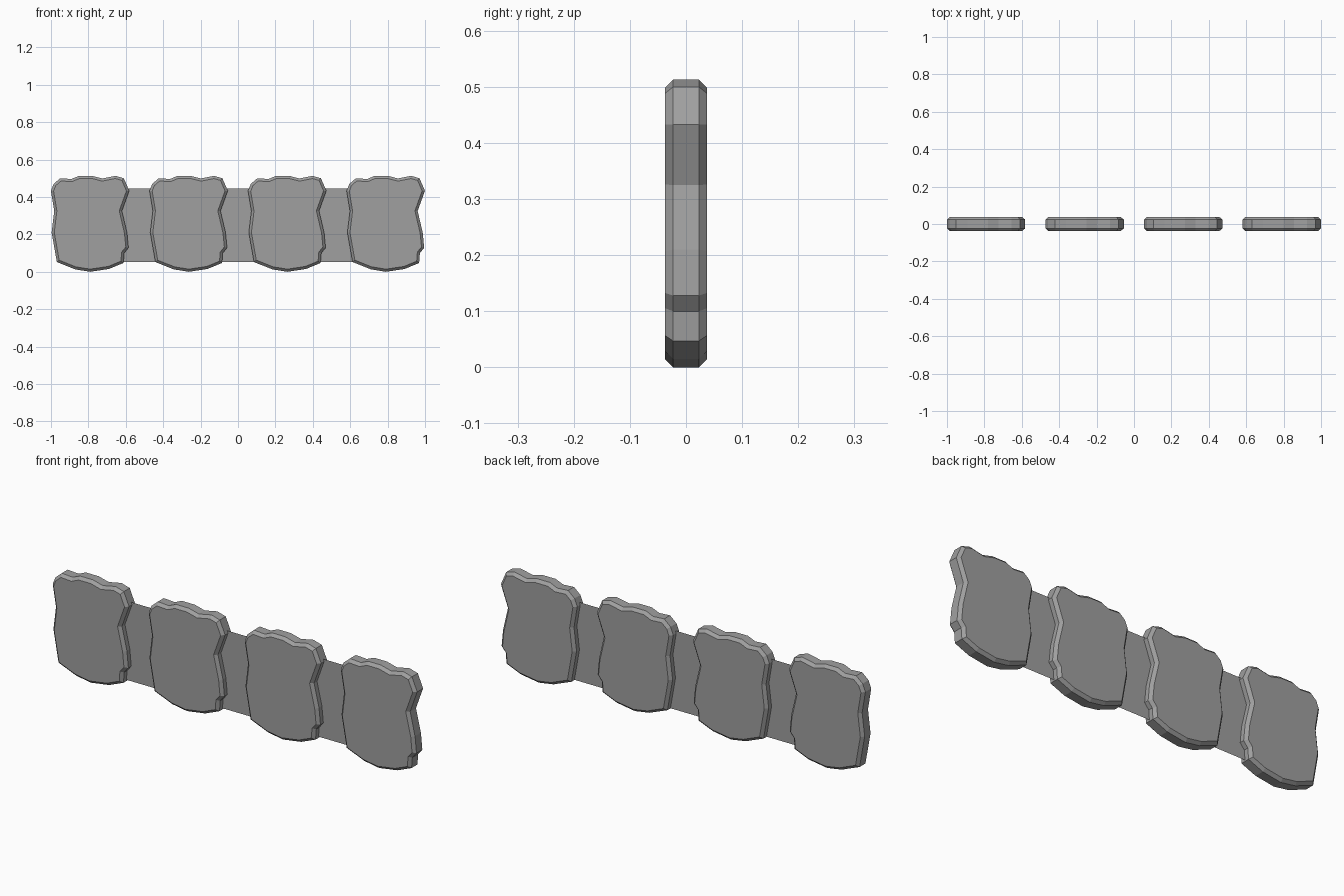
import bpy, bmesh
from mathutils import Vector

cube = bpy.data.objects.get("Cube")
if cube:
    bpy.data.objects.remove(cube)

PITCH = 0.527
BAND, FACE, INSET = 0.023, 0.037, 0.014

grey = bpy.data.materials.new("stone_grey")
grey.use_nodes = True
grey.diffuse_color = (0.35, 0.35, 0.35, 1)
grey.node_tree.nodes["Principled BSDF"].inputs["Base Color"].default_value = (0.35, 0.35, 0.35, 1)

# Stone silhouette (x, z), clockwise from the upper left corner
OUTLINE = [Vector(p) for p in [
    (-.195, .47), (-.16, .5), (-.1, .496), (-.06, .513), (.01, .513), (.065, .499),
    (.135, .513), (.18, .5), (.209, .433), (.17, .325), (.197, .21), (.205, .128),
    (.182, .1), (.178, .047), (.1, .015), (0, .0), (-.08, .013), (-.178, .052),
    (-.206, .21), (-.192, .325), (-.21, .433)]]


def shrink(points, d):
    """Mitred inward offset of a clockwise outline."""
    result = []
    for i, p in enumerate(points):
        a = (p - points[i - 1]).normalized()
        b = (points[(i + 1) % len(points)] - p).normalized()
        na, nb = Vector((a.y, -a.x)), Vector((b.y, -b.x))
        result.append(p + (na + nb) * d / (1 + na.dot(nb)))
    return result


def make_object(name, bm):
    bmesh.ops.recalc_face_normals(bm, faces=bm.faces)
    mesh = bpy.data.meshes.new(name)
    bm.to_mesh(mesh)
    bm.free()
    mesh.materials.append(grey)
    obj = bpy.data.objects.new(name, mesh)
    bpy.context.collection.objects.link(obj)
    return obj


# Stones: chamfered slabs built from four stacked rings
def make_stone(name, x):
    bm = bmesh.new()
    inner = shrink(OUTLINE, INSET)
    rings = [[bm.verts.new((p.x, y, p.y)) for p in pts]
             for pts, y in ((inner, -FACE), (OUTLINE, -BAND), (OUTLINE, BAND), (inner, FACE))]
    for lower, upper in zip(rings, rings[1:]):
        for i in range(len(lower)):
            bm.faces.new((lower[i - 1], lower[i], upper[i], upper[i - 1]))
    bm.faces.new(rings[0])
    bm.faces.new(rings[-1])
    make_object(name, bm).location.x = x


# Thin sheets that join neighbouring stones
def make_web(name, x):
    bm = bmesh.new()
    half = PITCH / 2 - 0.13
    bm.faces.new([bm.verts.new((sx * half, 0, z))
                  for sx, z in ((-1, .053), (1, .053), (1, .445), (-1, .445))])
    make_object(name, bm).location.x = x


for i in range(4):
    make_stone(f"stone_{i + 1}", (i - 1.5) * PITCH)
for i in range(3):
    make_web(f"joining_web_{i + 1}", (i - 1) * PITCH)
